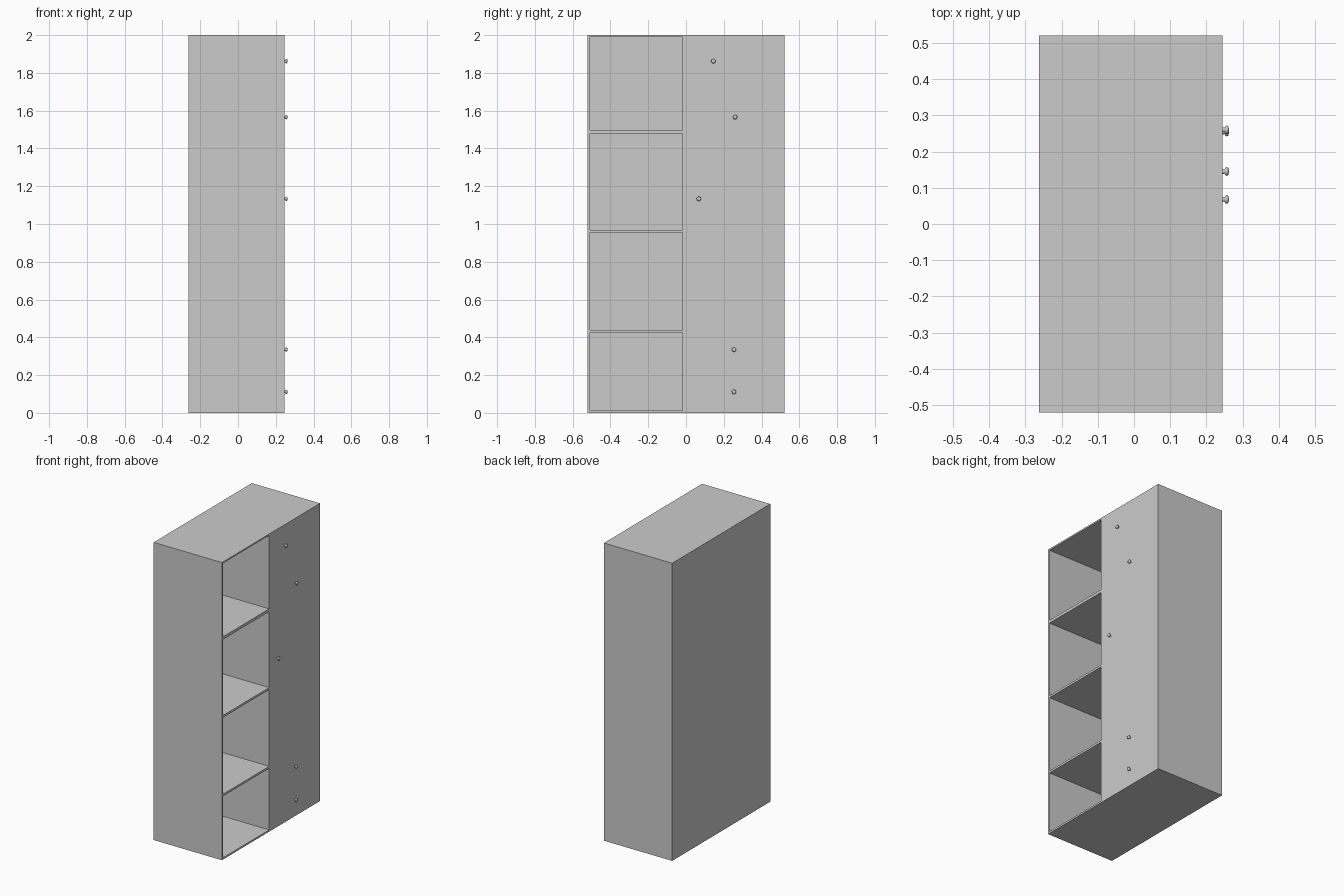
import bpy, bmesh, math
from mathutils import Matrix

if "Cube" in bpy.data.objects:
    bpy.data.objects.remove(bpy.data.objects["Cube"])

BACK, FRONT = -0.262, 0.245      # cabinet depth along x
HALF = 0.521                     # half width along y


def box(name, lo, hi):
    bm = bmesh.new()
    bmesh.ops.create_cube(bm, size=1)
    for v in bm.verts:
        v.co = [lo[i] + (v.co[i] + 0.5) * (hi[i] - lo[i]) for i in range(3)]
    return add(name, bm)


def add(name, bm):
    mesh = bpy.data.meshes.new(name)
    bm.to_mesh(mesh)
    bm.free()
    ob = bpy.data.objects.new(name, mesh)
    bpy.context.collection.objects.link(ob)
    return ob


# Cabinet body with flush closed storage on one half
cabinet = box("cabinet_body", (BACK, -HALF, 0), (FRONT, HALF, 2))

# Four open shelf compartments carved into the other half
for z0, z1 in [(0.012, 0.425), (0.439, 0.954), (0.968, 1.478), (1.497, 1.99)]:
    cutter = box("compartment_cutter", (BACK + 0.012, -0.509, z0), (FRONT + 0.1, -0.019, z1))
    cutter.hide_render = True
    mod = cabinet.modifiers.new("compartment", 'BOOLEAN')
    mod.operation = 'DIFFERENCE'
    mod.solver = 'EXACT'
    mod.object = cutter
    bpy.context.view_layer.objects.active = cabinet
    bpy.ops.object.modifier_apply(modifier=mod.name)
    bpy.data.objects.remove(cutter)

# Turned knobs: narrow stem flaring into a rounded head (distance out, radius)
PROFILE = [(-0.002, 0.007), (0.005, 0.006), (0.007, 0.010), (0.010, 0.012),
           (0.014, 0.011), (0.0165, 0.007), (0.017, 0)]
KNOBS = [(0.145, 1.862), (0.26, 1.566), (0.068, 1.133), (0.254, 0.335), (0.254, 0.111)]
for i, (y, z) in enumerate(KNOBS):
    bm = bmesh.new()
    vs = [bm.verts.new((FRONT + d, y + r, z)) for d, r in PROFILE]
    edges = [bm.edges.new(p) for p in zip(vs, vs[1:])]
    bmesh.ops.spin(bm, geom=vs + edges, cent=(0, y, z), axis=(1, 0, 0),
                   angle=2 * math.pi, steps=16)
    bmesh.ops.remove_doubles(bm, verts=bm.verts, dist=1e-5)
    bmesh.ops.recalc_face_normals(bm, faces=bm.faces)
    # Make sure the open lathe shell faces away from its axis
    if sum(f.normal.x for f in bm.faces if f.calc_center_median().x > FRONT + 0.014) < 0:
        bmesh.ops.reverse_faces(bm, faces=bm.faces)
    knob = add(f"knob_{i + 1}", bm)
    for p in knob.data.polygons:
        p.use_smooth = True
